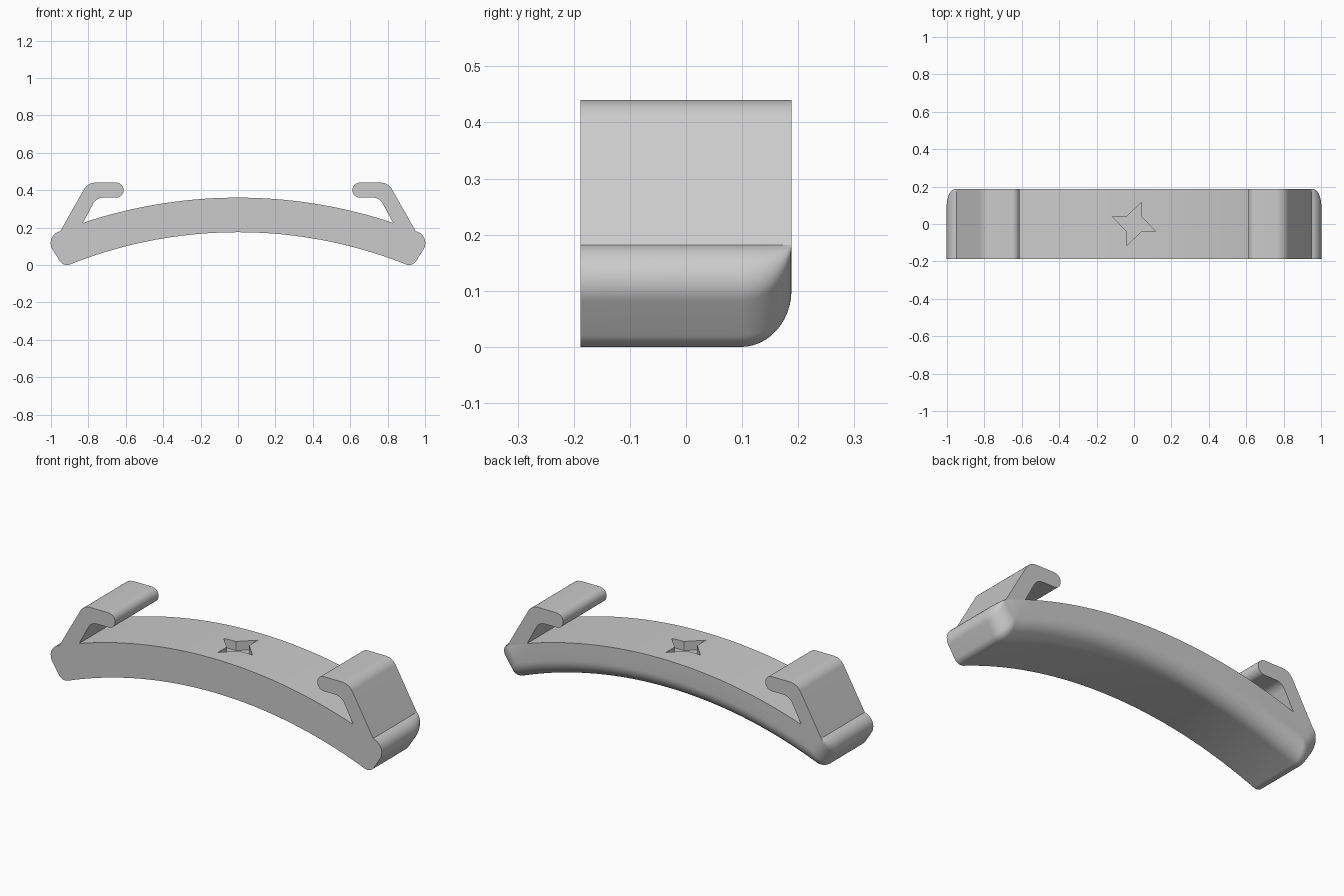
import bpy, bmesh, math
from mathutils import Vector

cube = bpy.data.objects.get("Cube")
if cube:
    bpy.data.objects.remove(cube, do_unlink=True)

HALF_DEPTH = 0.188
FILLET = 0.09
ARC_Z = -2.255          # centre height shared by the upper and lower arcs
R_TOP, R_BOTTOM = 2.615, 2.43

grey = bpy.data.materials.new("light grey")
grey.use_nodes = True
grey.diffuse_color = (0.6, 0.6, 0.6, 1)
grey.node_tree.nodes["Principled BSDF"].inputs["Base Color"].default_value = (0.6, 0.6, 0.6, 1)


def arc(radius, x0, x1, n):
    """Points on an arc about the shared centre, from x0 to x1."""
    a, b = math.asin(x0 / radius), math.asin(x1 / radius)
    angles = [a + (b - a) * i / n for i in range(n + 1)]
    return [Vector((radius * math.sin(t), ARC_Z + radius * math.cos(t))) for t in angles]


def rounded(before, corner, after, r, n=10):
    """Points of a circular fillet at a corner."""
    p = Vector(corner)
    u, v = (Vector(before) - p).normalized(), (Vector(after) - p).normalized()
    half = math.acos(u.dot(v)) / 2
    centre = p + (u + v).normalized() * (r / math.sin(half))
    start = p + u * (r / math.tan(half)) - centre
    end = p + v * (r / math.tan(half)) - centre
    return [centre + start.lerp(end, i / n).normalized() * r for i in range(n + 1)]


def loft(name, rings):
    """Skin a list of (outline, y) rings and close both ends."""
    bm = bmesh.new()
    loops = [[bm.verts.new((p.x, y, p.y)) for p in outline] for outline, y in rings]
    for a, b in zip(loops, loops[1:]):
        for i in range(len(a)):
            j = (i + 1) % len(a)
            bm.faces.new((a[i], a[j], b[j], b[i]))
    bm.faces.new(loops[0])
    bm.faces.new(loops[-1])
    bmesh.ops.recalc_face_normals(bm, faces=bm.faces)
    mesh = bpy.data.meshes.new(name)
    bm.to_mesh(mesh)
    bm.free()
    obj = bpy.data.objects.new(name, mesh)
    bpy.context.collection.objects.link(obj)
    mesh.materials.append(grey)
    return obj


def activate(obj):
    bpy.ops.object.select_all(action='DESELECT')
    obj.select_set(True)
    bpy.context.view_layer.objects.active = obj


def body_outline(tip, heel, r_tip, r_heel, r_bottom, x_bottom):
    """Symmetric curved bar outline: upper arc, rounded end, lower arc."""
    top = arc(R_TOP, 0, 0.95, 24)
    low = arc(r_bottom, x_bottom, 0, 24)
    half = top + rounded(top[-1], tip, heel, r_tip) + rounded(tip, heel, low[0], r_heel) + low
    return half + [Vector((-p.x, p.y)) for p in reversed(half[1:-1])]


# Curved bar, with its lower edge rounded off towards the back
front = body_outline((1.035, 0.15), (0.932, -0.011), 0.065, 0.045, R_BOTTOM, 0.895)
back = body_outline((0.953, 0.177), (0.893, 0.1), 0.001, 0.004, R_BOTTOM + FILLET, 0.885)
rings = [(front, -HALF_DEPTH)]
for i in range(13):
    t = math.pi / 2 * i / 12
    outline = [p.lerp(q, 1 - math.cos(t)) for p, q in zip(front, back)]
    rings.append((outline, HALF_DEPTH - FILLET + FILLET * math.sin(t)))
body = loft("curved_bar", rings)

# Plus-shaped recess in the middle of the upper face
L, W = 0.115, 0.04
quarter = [(L, -W), (L, W), (W, W)]
plus = []
for k in range(4):
    c, s = round(math.cos(k * math.pi / 2)), round(math.sin(k * math.pi / 2))
    plus += [Vector((c * x - s * y, s * x + c * y)) for x, y in quarter[1:]]
cutter = loft("recess_cutter", [(plus, 0.31), (plus, 0.5)])
cutter.rotation_euler.x = math.pi / 2
cutter.hide_render = True
for v in cutter.data.vertices:
    v.co.y, v.co.z = -v.co.z, v.co.y
cutter.rotation_euler.x = 0
bpy.context.view_layer.update()
cut = body.modifiers.new("recess", 'BOOLEAN')
cut.operation, cut.solver, cut.object = 'DIFFERENCE', 'EXACT', cutter
activate(body)
bpy.ops.object.modifier_apply(modifier=cut.name)
bpy.data.objects.remove(cutter, do_unlink=True)

# Hooks that rise from both ends and turn inwards
foot_out, foot_in = (0.95, 0.181), (0.83, 0.224)
bend_out, bend_in = (0.803, 0.44), (0.757, 0.36)
tip_top, tip_low = (0.612, 0.44), (0.612, 0.36)
hook = [Vector(foot_out)]
hook += rounded(foot_out, bend_out, tip_top, 0.07)
hook += rounded(bend_out, tip_top, tip_low, 0.039)
hook += rounded(tip_top, tip_low, bend_in, 0.039)
hook += rounded(tip_low, bend_in, foot_in, 0.06)
hook.append(Vector(foot_in))
parts = [body]
for name, side in (("left_hook", 1), ("right_hook", -1)):
    outline = [Vector((side * p.x, p.y)) for p in hook]
    parts.append(loft(name, [(outline, -HALF_DEPTH), (outline, HALF_DEPTH)]))

# Smooth the rounded surfaces and keep the hard edges
for obj in parts:
    activate(obj)
    bpy.ops.object.shade_smooth_by_angle(angle=math.radians(30))
